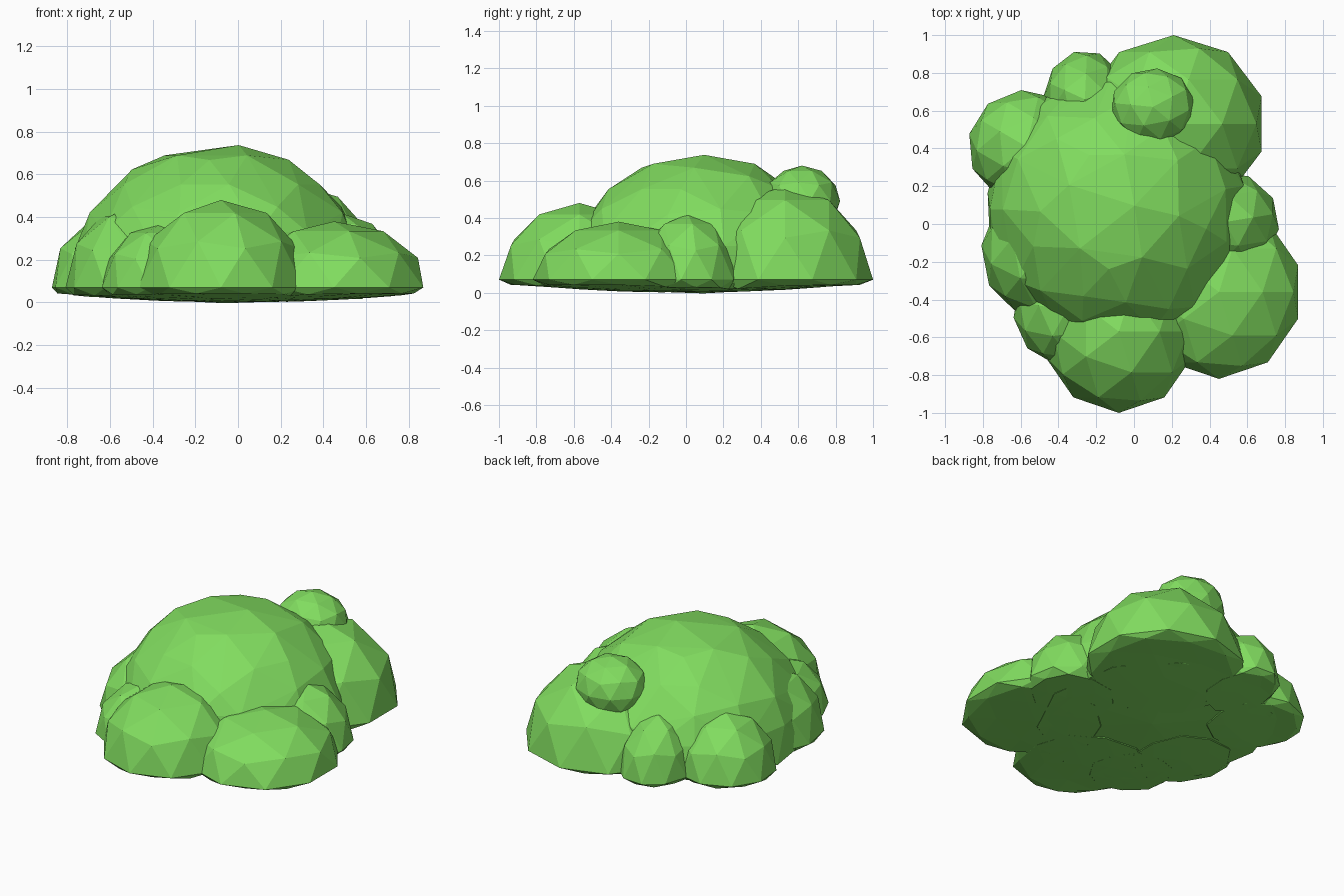
import bpy, bmesh, math
from mathutils import Matrix

cube = bpy.data.objects.get("Cube")
if cube:
    bpy.data.objects.remove(cube, do_unlink=True)

# Single leaf colour
leaf = bpy.data.materials.new("leaf_green")
leaf.use_nodes = True
leaf.diffuse_color = (0.22, 0.72, 0.115, 1)
leaf.node_tree.nodes["Principled BSDF"].inputs["Base Color"].default_value = leaf.diffuse_color

RIM = 0.042     # height of the outer lower edge
WIDEST = 0.07   # height where each dome is widest


def underside(x, y):
    """Shallow bowl shared by the bottoms of all lumps."""
    return RIM * min(1, (x * x + y * y) / 0.75)


def lump(name, x, y, rx, ry, top, turn=0, detail=2, base=None):
    """Faceted foliage dome; with a base height it stays a full ball."""
    bm = bmesh.new()
    bmesh.ops.create_icosphere(bm, subdivisions=detail, radius=1)
    bmesh.ops.rotate(bm, verts=bm.verts, matrix=Matrix.Rotation(math.radians(turn), 3, "Z"))
    centre = WIDEST if base is None else (top + base) / 2
    for v in bm.verts:
        px, py = x + rx * v.co.x, y + ry * v.co.y
        if base is None and v.co.z < -0.05:
            pz = underside(px, py)
        else:
            pz = centre + (top - centre) * v.co.z
        v.co = (px, py, pz)
    mesh = bpy.data.meshes.new(name)
    bm.to_mesh(mesh)
    bm.free()
    mesh.materials.append(leaf)
    obj = bpy.data.objects.new(name, mesh)
    bpy.context.collection.objects.link(obj)
    return obj


# Large central dome, thinned to broad irregular facets
crown = lump("main_crown", -0.09, 0.08, 0.70, 0.72, 0.738, 10, 3)
thin = crown.modifiers.new("broad_facets", "DECIMATE")
thin.ratio = 0.4

# Big lumps around the crown
lump("back_left_lump", 0.21, 0.53, 0.49, 0.47, 0.57)
lump("front_lump", -0.08, -0.57, 0.41, 0.43, 0.48)
lump("front_left_lump", 0.45, -0.36, 0.44, 0.46, 0.38)

# Smaller lumps filling the sides
lump("left_side_lump", 0.48, 0.01, 0.29, 0.27, 0.42, 10)
lump("right_side_lump", -0.49, -0.15, 0.32, 0.35, 0.46, 12)
lump("front_right_lump", -0.36, -0.46, 0.28, 0.29, 0.37, 25)
lump("back_right_lump", -0.57, 0.41, 0.31, 0.30, 0.42, 5)
lump("back_lump", -0.26, 0.66, 0.22, 0.26, 0.41, 15)

# Knob sitting on top of the back lump
lump("top_knob", 0.10, 0.62, 0.225, 0.205, 0.68, 30, 2, 0.30)
